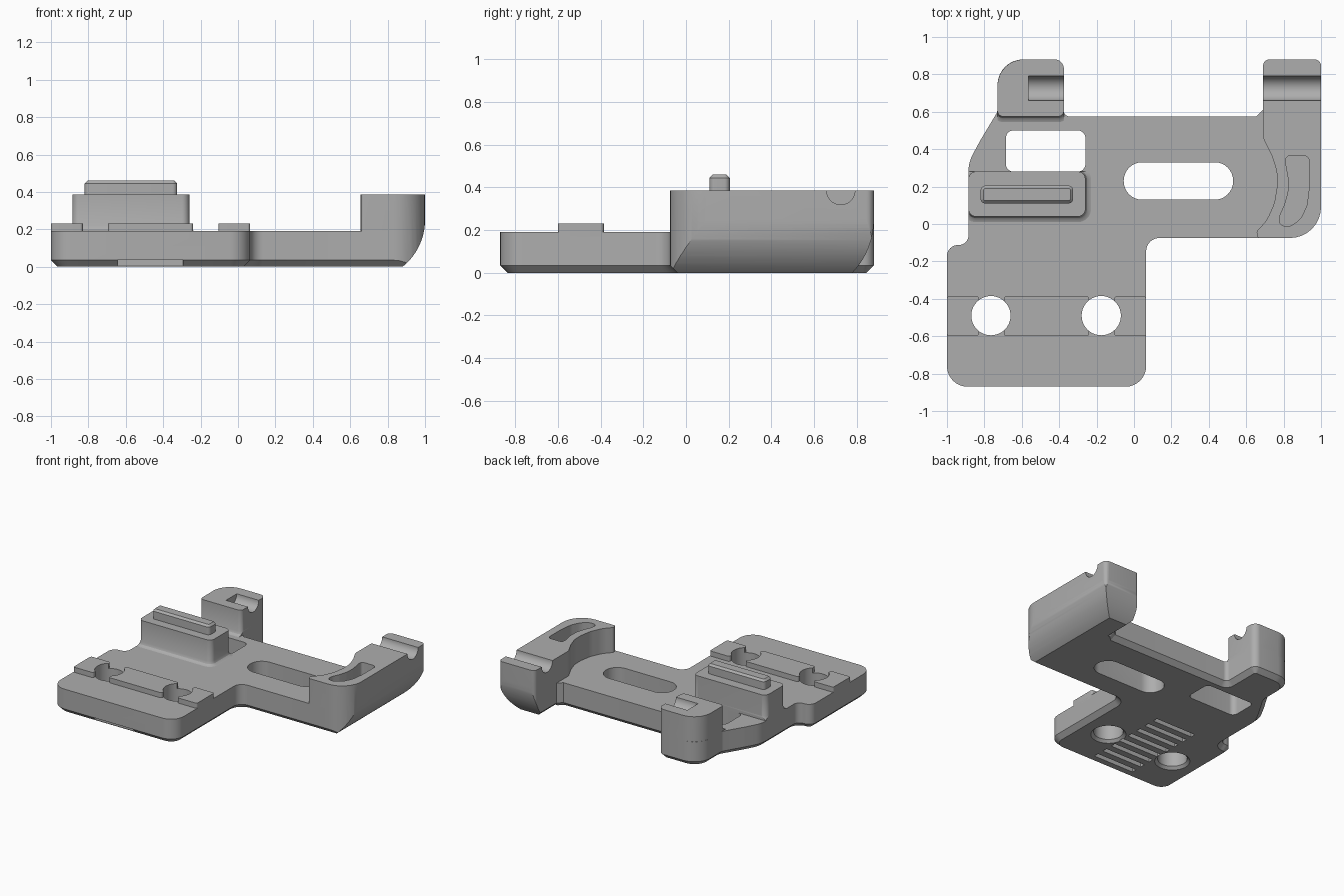
import bpy, bmesh, math
from mathutils import Vector

if "Cube" in bpy.data.objects:
    bpy.data.objects.remove(bpy.data.objects["Cube"])

grey = bpy.data.materials.new("plain grey")
grey.diffuse_color = (0.42, 0.42, 0.42, 1)
grey.use_nodes = True
grey.node_tree.nodes["Principled BSDF"].inputs["Base Color"].default_value = grey.diffuse_color


def rounded(corners, seg=8):
    """Polygon from (x, y, radius) corners, with arcs at the corners."""
    out, n = [], len(corners)
    for i, (x, y, r) in enumerate(corners):
        p = Vector((x, y))
        a = Vector(corners[i - 1][:2]) - p
        b = Vector(corners[(i + 1) % n][:2]) - p
        if r <= 0:
            out.append(p)
            continue
        half = a.angle(b) / 2
        t = min(r / math.tan(half), 0.49 * a.length, 0.49 * b.length)
        r = t * math.tan(half)
        c = p + (a.normalized() + b.normalized()).normalized() * (r / math.sin(half))
        s, e = p + a.normalized() * t - c, p + b.normalized() * t - c
        a0 = math.atan2(s.y, s.x)
        d = (math.atan2(e.y, e.x) - a0 + math.pi) % (2 * math.pi) - math.pi
        for k in range(seg + 1):
            w = a0 + d * k / seg
            out.append(c + Vector((math.cos(w), math.sin(w))) * r)
    return out


def rect(x0, x1, y0, y1, r=0.0):
    return rounded([(x0, y0, r), (x1, y0, r), (x1, y1, r), (x0, y1, r)])


def circle(x, y, r, n=40):
    return [Vector((x + r * math.cos(2 * math.pi * i / n),
                    y + r * math.sin(2 * math.pi * i / n))) for i in range(n)]


def inset(pts, d):
    """Move a counter-clockwise outline inwards by d."""
    out = []
    for i, p in enumerate(pts):
        e1 = (p - pts[i - 1]).normalized()
        e2 = (pts[(i + 1) % len(pts)] - p).normalized()
        n1, n2 = Vector((-e1.y, e1.x)), Vector((-e2.y, e2.x))
        out.append(p + (n1 + n2) * (d / (1 + n1.dot(n2))))
    return out


def prism(name, pts, levels, order=(0, 1, 2)):
    """Stack insets of an outline at (height, inset) levels; order picks the axes."""
    bm = bmesh.new()
    rings = []
    for h, d in levels:
        ring = []
        for p in (inset(pts, d) if d else pts):
            v = (p.x, p.y, h)
            ring.append(bm.verts.new([v[k] for k in order]))
        rings.append(ring)
    n = len(pts)
    for lo, hi in zip(rings, rings[1:]):
        for i in range(n):
            j = (i + 1) % n
            bm.faces.new((lo[i], lo[j], hi[j], hi[i]))
    bm.faces.new(rings[0][::-1])
    bm.faces.new(rings[-1])
    bmesh.ops.recalc_face_normals(bm, faces=bm.faces)
    me = bpy.data.meshes.new(name)
    bm.to_mesh(me)
    bm.free()
    me.materials.append(grey)
    ob = bpy.data.objects.new(name, me)
    bpy.context.collection.objects.link(ob)
    return ob


def boolean(ob, cutter, op='DIFFERENCE'):
    m = ob.modifiers.new("cut", 'BOOLEAN')
    m.operation, m.solver, m.object = op, 'EXACT', cutter
    bpy.context.view_layer.objects.active = ob
    bpy.ops.object.modifier_apply(modifier=m.name)
    bpy.data.objects.remove(cutter, do_unlink=True)


TOP, HIGH, CH = 0.19, 0.385, 0.035
HOLES = [(-0.765, -0.49), (-0.175, -0.49)]


def screw_hole(x, y):
    return prism("cutter", circle(x, y, 0.105), [(-0.02, -0.04), (0.02, 0), (0.5, 0)])


# base plate with chamfered underside
plate = prism("base_plate", rounded([
    (-1, -.87, .11), (.065, -.87, .11), (.065, -.075, .07), (.80, -.075, 0),
    (.80, .61, 0), (.69, .61, 0), (.655, .575, 0), (-.375, .575, .03),
    (-.375, .88, .05), (-.73, .88, .14), (-.73, .6, .05), (-.82, .45, .2),
    (-.885, .33, .2), (-.885, -.11, .05), (-1, -.115, .08)]),
    [(0, CH), (CH, 0), (TOP, 0)])
# through openings
boolean(plate, prism("cutter", rect(-.685, -.26, .28, .5, .04), [(-.1, 0), (.5, 0)]))
boolean(plate, prism("cutter", rect(-.055, .53, .13, .33, .099), [(-.1, 0), (.5, 0)]))
for h in HOLES:
    boolean(plate, screw_hole(*h))
# grip grooves underneath
for i in range(9):
    y = -0.86 + i * 0.0925
    boolean(plate, prism("cutter", rect(-.645, -.295, y - .02, y + .02),
                         [(-.05, 0), (.035, 0)]))

# raised pads around the screw holes
for name, x0, x1 in (("left_pad", -1, -.83), ("middle_pad", -.695, -.24),
                     ("right_pad", -.105, .065)):
    pad = prism(name, rect(x0, x1, -.6, -.385, .015), [(TOP - .02, 0), (.23, 0)])
    for h in HOLES:
        boolean(pad, screw_hole(*h))

# raised block with a filleted foot, and the ridge on it
FOOT = [(TOP, -.03), (.194, -.018), (.202, -.008), (.22, 0), (HIGH, 0)]
block = prism("raised_block", rect(-.885, -.26, .04, .28, .04), FOOT)
boolean(block, prism("cutter", rect(-.885, 0, -.2, .28), [(0, 0), (.6, 0)]), 'INTERSECT')
prism("ridge", rect(-.82, -.325, .11, .205, .025),
      [(HIGH - .01, 0), (.445, 0), (.46, .015)])

# rear post with a groove in its top
post = prism("rear_post", rounded([
    (-.73, .575, .03), (-.375, .575, .03), (-.375, .88, .05), (-.73, .88, .14)]), FOOT)
boolean(post, prism("cutter", rounded([
    (-.73, .4, 0), (-.375, .4, 0), (-.375, .88, .05), (-.73, .88, .14)]),
    [(0, 0), (.6, 0)]), 'INTERSECT')


def groove(x0, x1):
    return prism("cutter", circle(.725, HIGH, .066), [(x0, 0), (x1, 0)], (2, 0, 1))


boolean(post, groove(-.565, -.3))

# side wall with a curved inner face
wall = prism("side_wall", rounded([
    (.66, -.075, .015), (1, -.075, .2), (1, .88, .035), (.69, .88, .035),
    (.69, .46, .08), (.735, .37, .15), (.765, .28, .2), (.765, .2, .2),
    (.75, .11, .2), (.71, .02, .2), (.655, -.04, .02)]), [(0, 0), (HIGH, 0)])


def arc(cx, r, edge):
    """Underside curve rising from the floor to a vertical edge."""
    a0 = math.asin(.25 / r)
    return [Vector((edge - r + r * math.cos(a0 * (k / 14 - 1)),
                    .25 + r * math.sin(a0 * (k / 14 - 1)))) for k in range(15)]


# round the outer and rear undersides, chamfer the inner and front ones
side = [Vector(p) for p in ((.6, .5), (.6, .125), (.725, 0))] + arc(0, .32, 1.0) \
    + [Vector((1.0, .5))]
boolean(wall, prism("cutter", side, [(-.3, 0), (1.1, 0)], (0, 2, 1)), 'INTERSECT')
rear = [Vector(p) for p in ((-.075, .5), (-.075, CH), (-.04, 0))] + arc(0, .36, .88) \
    + [Vector((.88, .5))]
boolean(wall, prism("cutter", rear, [(.5, 0), (1.2, 0)], (2, 0, 1)), 'INTERSECT')
boolean(wall, groove(.6, 1.1))
# crescent pocket in the wall top
boolean(wall, prism("cutter", rounded([
    (.775, -.005, .03), (.83, -.015, .05), (.89, .025, .1), (.925, .1, .1),
    (.937, .2, .1), (.937, .365, .03), (.812, .365, .03), (.812, .32, .05),
    (.827, .24, .1), (.825, .17, .1), (.805, .1, .1), (.78, .045, .1)]),
    [(HIGH - .1, 0), (.6, 0)]))

# smooth curved faces, keep the edges crisp
for ob in bpy.context.scene.objects:
    bpy.ops.object.select_all(action='DESELECT')
    ob.select_set(True)
    bpy.context.view_layer.objects.active = ob
    bpy.ops.object.shade_smooth_by_angle(angle=math.radians(25))
